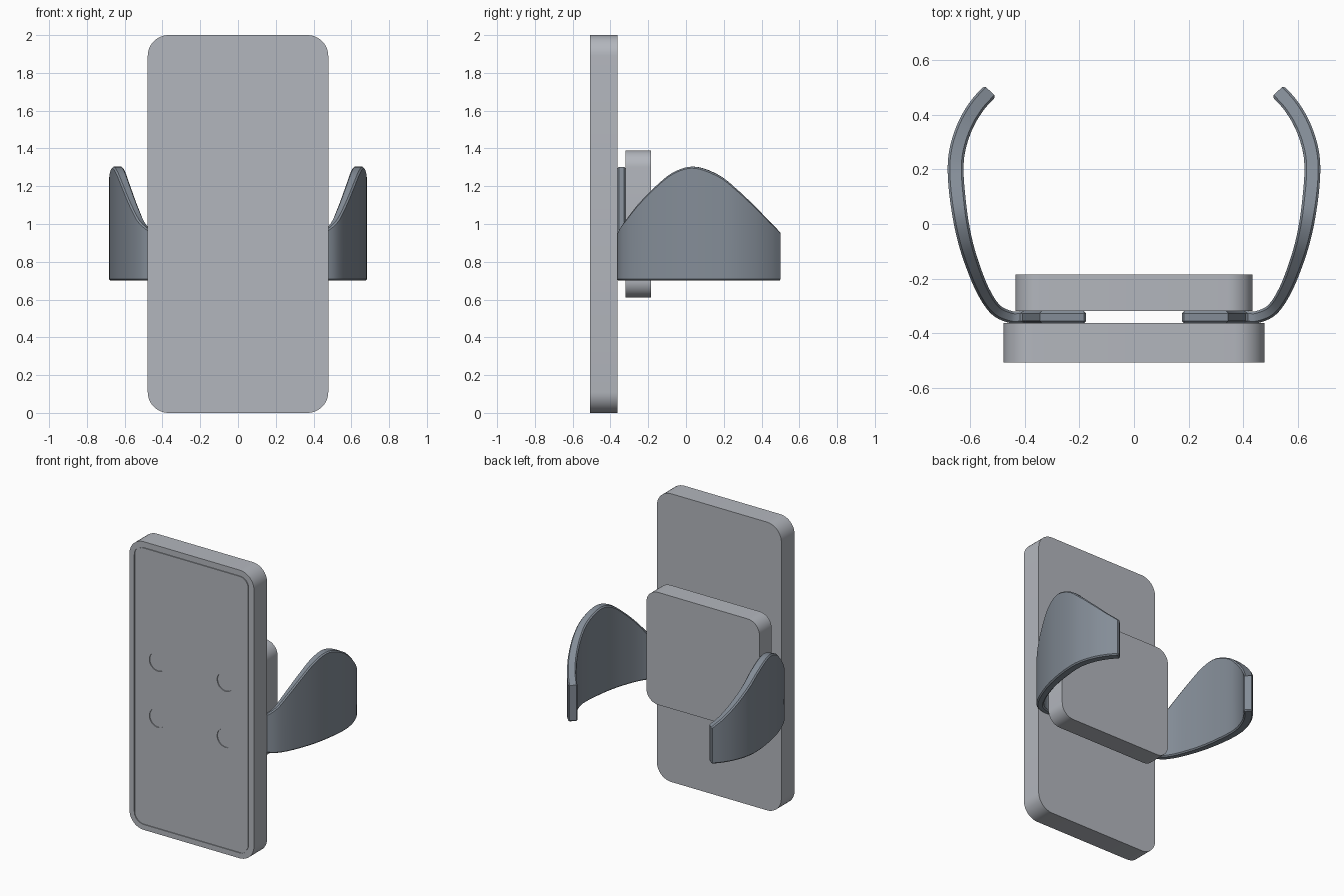
import bpy, bmesh, math
from mathutils import Vector

if "Cube" in bpy.data.objects:
    bpy.data.objects.remove(bpy.data.objects["Cube"])


def material(name, rgb):
    m = bpy.data.materials.new(name)
    m.diffuse_color = (*rgb, 1)
    m.use_nodes = True
    m.node_tree.nodes["Principled BSDF"].inputs["Base Color"].default_value = m.diffuse_color
    return m


PLATE = material("plate_grey", (0.45, 0.47, 0.51))
ARM = material("arm_grey", (0.23, 0.265, 0.31))


def smooth(ob, angle):
    bpy.ops.object.select_all(action='DESELECT')
    ob.select_set(True)
    bpy.context.view_layer.objects.active = ob
    bpy.ops.object.shade_smooth_by_angle(angle=math.radians(angle))


def finish(name, bm, mat, angle=30):
    bmesh.ops.recalc_face_normals(bm, faces=bm.faces)
    me = bpy.data.meshes.new(name)
    bm.to_mesh(me)
    bm.free()
    me.materials.append(mat)
    ob = bpy.data.objects.new(name, me)
    bpy.context.collection.objects.link(ob)
    smooth(ob, angle)
    return ob


def rounded_plate(name, hw, z0, z1, r, rings, seg=10):
    """Loft rounded rectangles; rings = (inset, y) from back to front."""
    bm = bmesh.new()
    loops = []
    for inset, y in rings:
        loop = []
        for q, (sx, top) in enumerate([(1, 1), (-1, 1), (-1, 0), (1, 0)]):
            cx, cz = sx * (hw - r), (z1 - r) if top else (z0 + r)
            for i in range(seg + 1):
                a = math.pi / 2 * (q + i / seg)
                loop.append(bm.verts.new((cx + (r - inset) * math.cos(a), y,
                                          cz + (r - inset) * math.sin(a))))
        loops.append(loop)
    n = len(loops[0])
    for a, b in zip(loops, loops[1:]):
        for i in range(n):
            bm.faces.new((a[i], a[(i + 1) % n], b[(i + 1) % n], b[i]))
    bm.faces.new(loops[0])
    bm.faces.new(loops[-1])
    return finish(name, bm, PLATE)


# Main plate with a thin groove around the front panel
F = -0.508
front = rounded_plate("front_plate", 0.478, 0, 2, 0.11,
                      [(0, -0.363), (0, F), (0.037, F), (0.037, F + 0.006),
                       (0.044, F + 0.006), (0.044, F)])

# Four shallow round recesses in the front
bm = bmesh.new()
for x in (-0.26, 0.26):
    for z in (0.805, 1.195):
        ring = [[bm.verts.new((x + 0.065 * math.cos(i * math.tau / 40), y,
                               z + 0.065 * math.sin(i * math.tau / 40)))
                 for i in range(40)] for y in (F - 0.05, F + 0.006)]
        for i in range(40):
            j = (i + 1) % 40
            bm.faces.new((ring[0][i], ring[0][j], ring[1][j], ring[1][i]))
        bm.faces.new(ring[0])
        bm.faces.new(ring[1])
cutter = finish("recess_cutter", bm, PLATE)
cutter.hide_render = True
mod = front.modifiers.new("recesses", 'BOOLEAN')
mod.operation, mod.object, mod.solver = 'DIFFERENCE', cutter, 'EXACT'
bpy.context.view_layer.objects.active = front
bpy.ops.object.modifier_apply(modifier="recesses")
bpy.data.objects.remove(cutter)
smooth(front, 30)
# Keep every face that looks straight forward or back flat
for p in front.data.polygons:
    if abs(p.normal.y) > 0.9:
        p.use_smooth = False

# Smaller clamping plate behind
rounded_plate("back_plate", 0.434, 0.61, 1.39, 0.09, [(0, -0.185), (0, -0.319)])


# Curved gripping arms: points are x, y and top height
TAB = [(0.175, -0.341, 1.303), (0.345, -0.341, 1.303), (0.41, -0.341, 0.95)]
CURVE = [(0.45, -0.341, 0.96), (0.505, -0.315, 1.01), (0.55, -0.25, 1.1),
         (0.588, -0.16, 1.195), (0.619, -0.06, 1.275), (0.64, 0.05, 1.303),
         (0.653, 0.18, 1.255), (0.647, 0.27, 1.18), (0.618, 0.36, 1.09),
         (0.575, 0.433, 1.01), (0.527, 0.487, 0.953)]


def catmull(pts, steps=6):
    p = [Vector(v) for v in pts]
    p = [2 * p[0] - p[1]] + p + [2 * p[-1] - p[-2]]
    out = []
    for a, b, c, d in zip(p, p[1:], p[2:], p[3:]):
        for k in range(steps):
            t = k / steps
            out.append(0.5 * (2 * b + (c - a) * t + (2 * a - 5 * b + 4 * c - d) * t * t
                              + (3 * b - a - 3 * c + d) * t ** 3))
    return out + [p[-2]]


def arm(name, side):
    path = [Vector(v) for v in TAB[:2]] + catmull([TAB[2]] + CURVE)
    bm = bmesh.new()
    rings = []
    for i, p in enumerate(path):
        d = path[min(i + 1, len(path) - 1)] - path[max(i - 1, 0)]
        n = Vector((d.y, -d.x, 0)).normalized()
        half = 0.022 + 0.007 * min(1, max(0, (p.y + 0.341) / 0.45))
        o, q = p + n * half, p - n * half
        rings.append([bm.verts.new((side * x, y, z)) for x, y, z in
                      ((o.x, o.y, 0.7), (o.x, o.y, p.z), (q.x, q.y, p.z), (q.x, q.y, 0.7))])
    for a, b in zip(rings, rings[1:]):
        for k in range(4):
            bm.faces.new((a[k], a[(k + 1) % 4], b[(k + 1) % 4], b[k]))
    bm.faces.new(rings[0])
    bm.faces.new(rings[-1])
    # Chamfer the long edges and the end outlines
    bmesh.ops.recalc_face_normals(bm, faces=bm.faces)
    sharp = [e for e in bm.edges if e.calc_face_angle(0) > math.radians(82)]
    bmesh.ops.bevel(bm, geom=sharp, offset=0.008, segments=1, profile=0.5,
                    affect='EDGES', clamp_overlap=False)
    return finish(name, bm, ARM)


arm("right_arm", 1)
arm("left_arm", -1)
